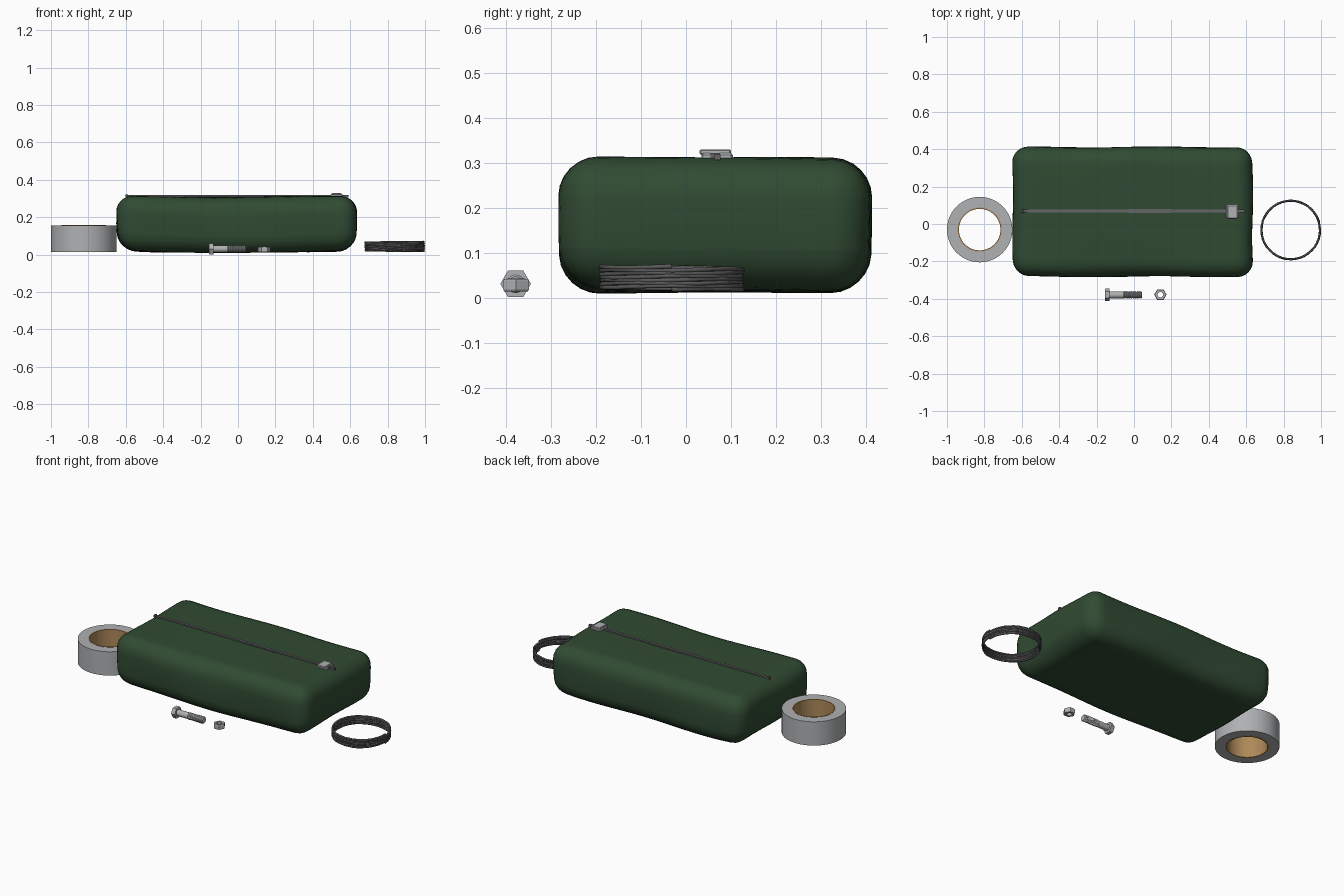
import bpy, bmesh, math, random
from mathutils import Matrix, Vector

random.seed(4)
if "Cube" in bpy.data.objects:
    bpy.data.objects.remove(bpy.data.objects["Cube"], do_unlink=True)


def material(name, r, g, b):
    m = bpy.data.materials.new(name)
    m.use_nodes = True
    m.diffuse_color = (r, g, b, 1)
    m.node_tree.nodes["Principled BSDF"].inputs["Base Color"].default_value = (r, g, b, 1)
    return m


GREEN = material("green canvas", 0.03, 0.07, 0.032)
TAPE = material("grey tape", 0.43, 0.44, 0.45)
CARD = material("brown card", 0.42, 0.25, 0.1)
STEEL = material("steel", 0.43, 0.44, 0.45)
WIRE = material("dark wire", 0.1, 0.1, 0.1)
STRAP = material("strap grey", 0.13, 0.13, 0.135)


def finish(name, bm, mat, angle=None):
    bmesh.ops.recalc_face_normals(bm, faces=bm.faces)
    me = bpy.data.meshes.new(name)
    bm.to_mesh(me)
    bm.free()
    me.materials.append(mat)
    ob = bpy.data.objects.new(name, me)
    bpy.context.collection.objects.link(ob)
    if angle:
        bpy.ops.object.select_all(action='DESELECT')
        ob.select_set(True)
        bpy.context.view_layer.objects.active = ob
        bpy.ops.object.shade_smooth_by_angle(angle=math.radians(angle))
    return ob


def lathe(name, profile, sides, centre, mat, along_x=False, closed=True, angle=None, turn=0):
    """Revolve (radius, height) points about z, or about x."""
    bm = bmesh.new()
    rings = []
    for r, h in profile:
        ring = []
        for i in range(sides):
            a = math.tau * i / sides + turn
            c, s = r * math.cos(a), r * math.sin(a)
            ring.append(bm.verts.new((h, c, s) if along_x else (c, s, h)))
        rings.append(ring)
    pairs = list(zip(rings, rings[1:]))
    if closed:
        pairs.append((rings[-1], rings[0]))
    else:
        bm.faces.new(rings[0])
        bm.faces.new(rings[-1])
    for a, b in pairs:
        for i in range(sides):
            j = (i + 1) % sides
            bm.faces.new((a[i], a[j], b[j], b[i]))
    bmesh.ops.translate(bm, verts=bm.verts, vec=centre)
    return finish(name, bm, mat, angle)


def box(name, lo, hi, mat, bevel=0):
    bm = bmesh.new()
    lo, hi = Vector(lo), Vector(hi)
    m = Matrix.Translation((lo + hi) / 2) @ Matrix.Diagonal((*(hi - lo), 1))
    bmesh.ops.create_cube(bm, size=1, matrix=m)
    if bevel:
        bmesh.ops.bevel(bm, geom=bm.edges[:], offset=bevel, segments=1, affect='EDGES')
    return finish(name, bm, mat)


# Soft stuffed bag: rounded block, sliced finely, then gently creased
bm = bmesh.new()
size = Vector((1.282, 0.692, 0.3))
bmesh.ops.create_cube(bm, size=1, matrix=Matrix.Diagonal((*size, 1)))
bmesh.ops.bevel(bm, geom=bm.edges[:], offset=0.085, segments=6, profile=0.5, affect='EDGES')
for axis, count in ((0, 20), (1, 10), (2, 4)):
    for i in range(1, count):
        p, n = Vector(), Vector()
        p[axis] = size[axis] * (i / count - 0.5) * 0.87
        n[axis] = 1
        bmesh.ops.bisect_plane(bm, geom=bm.verts[:] + bm.edges[:] + bm.faces[:],
                               plane_co=p, plane_no=n)
for v in bm.verts:
    x, y, z = v.co
    edge = abs(y) / 0.346
    taper = 1 - 0.025 * max(0, -z / 0.15) ** 2
    v.co.x = x * taper + 0.003 * math.sin(14 * y + 9 * z)
    v.co.y = y * taper + 0.003 * math.sin(9 * x + 12 * z)
    v.co.z += 0.004 * math.sin(6 * x + 4 * y) * edge - 0.008 * math.cos(2.4 * x) * edge ** 3 * (z > 0)
    # bottom lifts a little toward the ends
    if z < 0:
        v.co.z += 0.012 * (abs(x) / 0.64) ** 4
bmesh.ops.translate(bm, verts=bm.verts, vec=(-0.007, 0.065, 0.162))
finish("canvas_bag", bm, GREEN, 60)

# Cable tie lying along the bag
box("tie_strap", (-0.6, 0.062, 0.306), (0.59, 0.077, 0.319), STRAP)
box("tie_strap_middle", (-0.03, 0.058, 0.308), (0.2, 0.081, 0.317), STRAP)
box("tie_tip", (-0.602, 0.06, 0.307), (-0.588, 0.079, 0.322), STRAP, 0.002)
box("tie_head", (0.493, 0.034, 0.299), (0.56, 0.104, 0.322), STEEL, 0.004)
box("tie_head_cap", (0.5, 0.03, 0.318), (0.553, 0.1, 0.33), STEEL, 0.003)
box("tie_slot", (0.555, 0.055, 0.302), (0.5625, 0.075, 0.322), STRAP)

# Tape roll with a card core
lathe("tape_roll", [(0.175, 0.015), (0.175, 0.157), (0.117, 0.157), (0.117, 0.015)],
      48, (-0.825, -0.03, 0), TAPE, angle=30)
lathe("tape_core", [(0.118, 0.014), (0.118, 0.158), (0.111, 0.158), (0.111, 0.014)],
      48, (-0.825, -0.03, 0), CARD, angle=30)

# Coil of wire: loose turns that wander slightly
curve = bpy.data.curves.new("wire_coil", 'CURVE')
curve.dimensions = '3D'
curve.bevel_depth = 0.0052
curve.bevel_resolution = 1
curve.use_fill_caps = True
spline = curve.splines.new('POLY')
turns, steps = 7, 40
total = turns * steps
spline.points.add(total)
for i, pt in enumerate(spline.points):
    a = math.tau * i / steps
    r = 0.1565 + random.uniform(-0.0015, 0.0015)
    z = 0.018 + 0.051 * i / total + 0.0015 * math.sin(3.3 * a)
    pt.co = (0.838 + r * math.cos(a), -0.032 + r * math.sin(a), z, 1)
coil = bpy.data.objects.new("wire_coil", curve)
curve.materials.append(WIRE)
bpy.context.collection.objects.link(coil)

# Bolt lying on its side: hex head, plain shank, threaded end
bolt = (0, -0.379, 0.031)
lathe("bolt_head", [(0.031, -0.156), (0.034, -0.152), (0.034, -0.13)], 6, bolt, STEEL,
      along_x=True, closed=False)
lathe("bolt_shank", [(0.0185, -0.135), (0.0185, -0.055)], 20, bolt, STEEL,
      along_x=True, closed=False, angle=30)
thread = []
for i in range(10):
    x = -0.058 + 0.01 * i
    thread += [(0.0165, x), (0.0205, x + 0.005)]
lathe("bolt_thread", thread + [(0.016, 0.042)], 20, bolt, STEEL, along_x=True, closed=False)

# Loose nut lying flat
lathe("nut", [(0.03, 0.014), (0.033, 0.018), (0.033, 0.038), (0.03, 0.042),
              (0.017, 0.042), (0.017, 0.014)], 6, (0.141, -0.378, 0), STEEL)
lathe("nut_bore", [(0.02, 0.0135), (0.02, 0.0425), (0.0145, 0.0425), (0.0145, 0.0135)],
      20, (0.141, -0.378, 0), STEEL, angle=30)
